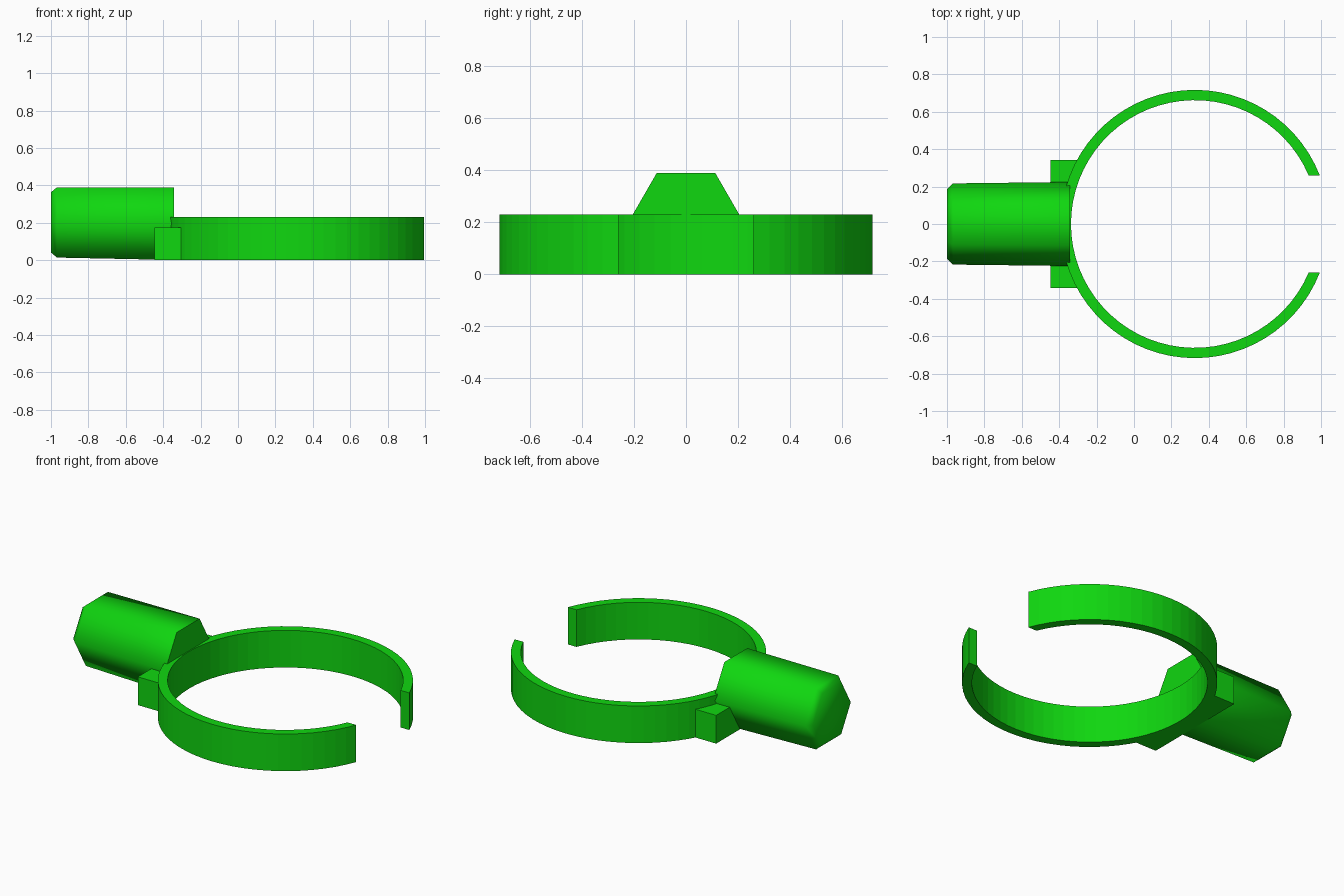
import bpy, bmesh, math

if "Cube" in bpy.data.objects:
    bpy.data.objects.remove(bpy.data.objects["Cube"])

green = bpy.data.materials.new("bright green")
green.diffuse_color = (0.005, 0.68, 0.005, 1)
green.use_nodes = True
green.node_tree.nodes["Principled BSDF"].inputs["Base Color"].default_value = green.diffuse_color

CX, R_OUT, R_IN = 0.325, 0.717, 0.662   # ring centre and radii


def make_object(name, bm, smooth=False):
    bmesh.ops.recalc_face_normals(bm, faces=bm.faces)
    for f in bm.faces:
        f.smooth = smooth
    me = bpy.data.meshes.new(name)
    bm.to_mesh(me)
    bm.free()
    me.materials.append(green)
    ob = bpy.data.objects.new(name, me)
    bpy.context.collection.objects.link(ob)
    return ob


def band(name, line_a, line_b, z0, z1):
    """Solid between two matching plan lines, from z0 to z1."""
    bm = bmesh.new()
    rows = [[bm.verts.new(p) for p in ((*a, z0), (*b, z0), (*b, z1), (*a, z1))]
            for a, b in zip(line_a, line_b)]
    for r, s in zip(rows, rows[1:]):
        for k in range(4):
            m = (k + 1) % 4
            bm.faces.new((r[k], r[m], s[m], s[k]))
    bm.faces.new(rows[0])
    bm.faces.new(rows[-1])
    return make_object(name, bm)


def arc(radius, y_end, n):
    """Ring arc opening toward +x, with ends at y = +-y_end."""
    a0 = math.asin(y_end / radius)
    return [(CX + radius * math.cos(a0 + (2 * math.pi - 2 * a0) * i / n),
             radius * math.sin(a0 + (2 * math.pi - 2 * a0) * i / n))
            for i in range(n + 1)]


# open clip ring with ends cut parallel to x
band("clip_ring", arc(R_OUT, 0.26, 60), arc(R_IN, 0.26, 60), 0.0, 0.23)

# mounting block that follows the back of the ring
ys = [-0.343 + 0.686 * i / 12 for i in range(13)]
curve = [(CX - math.sqrt((R_OUT - 0.01) ** 2 - y * y), y) for y in ys]
band("mounting_block", [(-0.447, y) for y in ys], curve, 0.0, 0.175)

# hexagonal handle: slightly tapered, chamfered at the free end
bm = bmesh.new()
rings = []
for x, zc, r in ((-1.0, 0.202, 0.186), (-0.968, 0.202, 0.217), (-0.342, 0.1955, 0.2245)):
    rings.append([bm.verts.new((x, r * math.cos(k * math.pi / 3),
                                zc + r * math.sin(k * math.pi / 3))) for k in range(6)])
for a, b in zip(rings, rings[1:]):
    for k in range(6):
        m = (k + 1) % 6
        bm.faces.new((a[k], a[m], b[m], b[k]))
bm.faces.new(rings[0])
end = bm.faces.new(rings[-1])
handle = make_object("hex_handle", bm, smooth=True)
# keep the ring-side end crisp
handle.data.polygons[len(handle.data.polygons) - 1].use_smooth = False
